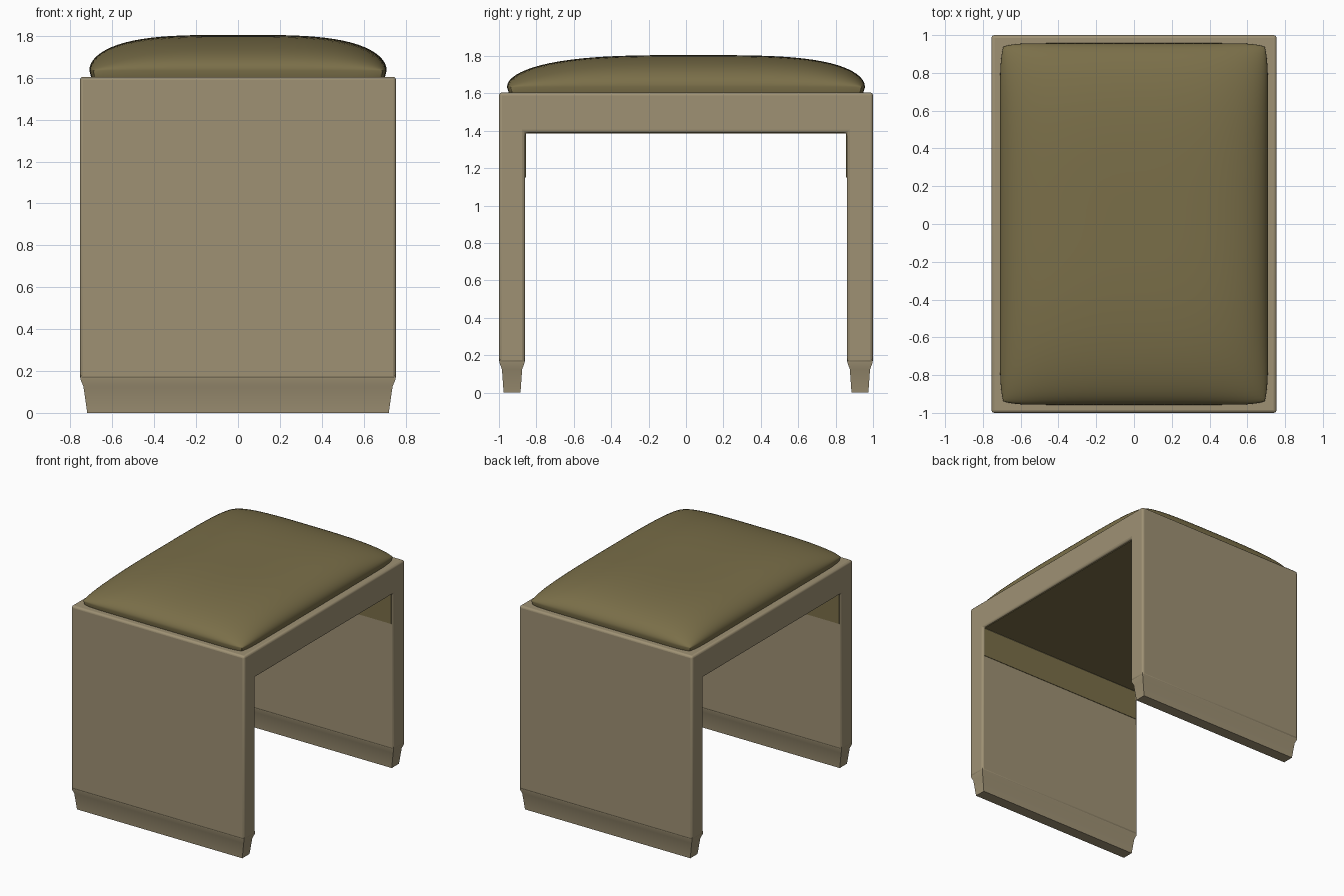
import bpy, bmesh, math

if "Cube" in bpy.data.objects:
    bpy.data.objects.remove(bpy.data.objects["Cube"])


def material(name, rgb):
    m = bpy.data.materials.new(name)
    m.diffuse_color = (*rgb, 1)
    m.use_nodes = True
    m.node_tree.nodes["Principled BSDF"].inputs["Base Color"].default_value = m.diffuse_color
    return m


beige = material("beige shell", (0.345, 0.285, 0.175))
olive = material("olive upholstery", (0.195, 0.158, 0.066))


def finish(name, bm, mat, bevel=0.0, angle=35):
    bmesh.ops.recalc_face_normals(bm, faces=bm.faces)
    me = bpy.data.meshes.new(name)
    bm.to_mesh(me)
    bm.free()
    ob = bpy.data.objects.new(name, me)
    bpy.context.collection.objects.link(ob)
    me.materials.append(mat)
    bpy.context.view_layer.objects.active = ob
    ob.select_set(True)
    if bevel:
        b = ob.modifiers.new("bevel", 'BEVEL')
        b.width, b.segments = bevel, 3
        b.limit_method = 'ANGLE'
    bpy.ops.object.shade_smooth_by_angle(angle=math.radians(angle))
    ob.select_set(False)
    return ob


def box(bm, x0, x1, y0, y1, z0, z1):
    r = bmesh.ops.create_cube(bm, size=1)
    for v in r["verts"]:
        v.co = ((x0 + x1) / 2 + v.co.x * (x1 - x0),
                (y0 + y1) / 2 + v.co.y * (y1 - y0),
                (z0 + z1) / 2 + v.co.z * (z1 - z0))


# U-shaped frame whose leg ends taper down into feet
W = 0.755
bm = bmesh.new()
profile = [(-1, 0.16), (-1, 1.605), (1, 1.605), (1, 0.16),
           (0.86, 0.16), (0.86, 1.39), (-0.86, 1.39), (-0.86, 0.16)]
face = bm.faces.new([bm.verts.new((-W, y, z)) for y, z in profile])
ext = bmesh.ops.extrude_face_region(bm, geom=[face])
for v in ext["geom"]:
    if isinstance(v, bmesh.types.BMVert):
        v.co.x = W
finish("frame", bm, beige, 0.016)

# Tapered feet: half width, half thickness, height
for name, yc in (("front_foot", -0.93), ("back_foot", 0.93)):
    bm = bmesh.new()
    rings = []
    for hx, hy, z in ((W - 0.004, 0.066, 0.18), (W - 0.004, 0.066, 0.157),
                      (0.738, 0.054, 0.125), (0.72, 0.045, 0.0)):
        rings.append([bm.verts.new((sx * hx, yc + sy * hy, z))
                      for sx, sy in ((-1, -1), (1, -1), (1, 1), (-1, 1))])
    for a, b in zip(rings, rings[1:]):
        for i in range(4):
            j = (i + 1) % 4
            bm.faces.new((a[i], a[j], b[j], b[i]))
    bm.faces.new(rings[0])
    bm.faces.new(rings[-1])
    finish(name, bm, beige, angle=50)

# Olive lining under the seat and at the top of the inner leg faces
bm = bmesh.new()
box(bm, -0.735, 0.735, -0.859, 0.859, 1.385, 1.391)
for s in (-1, 1):
    ys = sorted((s * 0.861, s * 0.856))
    box(bm, -0.735, 0.735, ys[0], ys[1], 1.15, 1.388)
finish("underside_lining", bm, olive)

# Domed cushion with a short skirt
N = 40
bm = bmesh.new()
grid = []
for i in range(N + 1):
    u = math.sin(math.pi * (i / N - 0.5))
    row = []
    for j in range(N + 1):
        v = math.sin(math.pi * (j / N - 0.5))
        fu = math.sqrt(max(0, 1 - abs(u) ** 3.5))
        fv = math.sqrt(max(0, 1 - abs(v) ** (3.0 if v < 0 else 3.8)))
        x = 0.71 * u * (1 - 0.025 * abs(v) ** 14)
        y = 0.957 * v * (1 - 0.02 * abs(u) ** 14)
        row.append(bm.verts.new((x, y, 1.635 + 0.17 * fu * fv)))
    grid.append(row)
for i in range(N):
    for j in range(N):
        bm.faces.new((grid[i][j], grid[i + 1][j], grid[i + 1][j + 1], grid[i][j + 1]))
edges = [e for e in bm.edges if e.is_boundary]
ext = bmesh.ops.extrude_edge_only(bm, edges=edges)
for g in ext["geom"]:
    if isinstance(g, bmesh.types.BMVert):
        g.co = (g.co.x * 0.985, g.co.y * 0.988, 1.595)
finish("cushion", bm, olive, angle=60)
